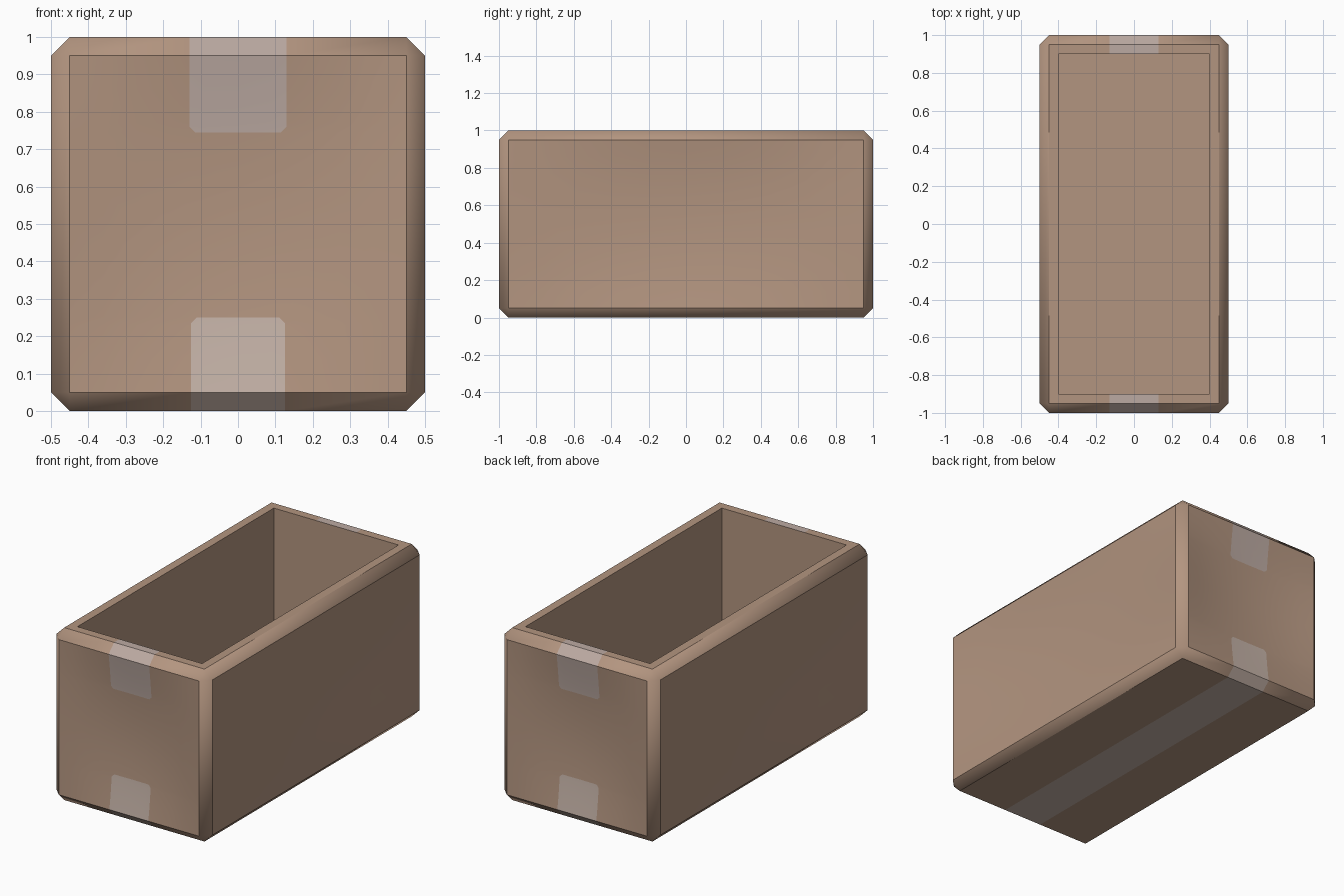
import bpy, bmesh, math
from mathutils import Vector

cube = bpy.data.objects.get("Cube")
if cube:
    bpy.data.objects.remove(cube, do_unlink=True)


def material(name, colour):
    mat = bpy.data.materials.new(name)
    mat.use_nodes = True
    mat.diffuse_color = (*colour, 1)
    bsdf = next(n for n in mat.node_tree.nodes if n.type == 'BSDF_PRINCIPLED')
    bsdf.inputs["Base Color"].default_value = (*colour, 1)
    return mat


BEVEL = 0.05
HALF = Vector((0.5, 1, 0.5))
FLOOR = 0.1         # thickness of the base
SAG = 0.035         # how far the outer panels bow inwards
GRID = 10           # divisions of each bowed panel
UPPER_EDGE = 0.745  # where the tape ends on the end panels
LOWER_EDGE = 0.25
CLIP = 0.015        # cut corners of the tape

# Closed box with chamfered edges
bm = bmesh.new()
bmesh.ops.create_cube(bm, size=2)
for v in bm.verts:
    v.co = v.co * HALF + Vector((0, 0, HALF.z))
bmesh.ops.bevel(bm, geom=bm.edges[:], offset=BEVEL, segments=1,
                profile=0.5, affect='EDGES')

# Open top: flat rim and hollow inside
top = max(bm.faces, key=lambda f: f.calc_center_median().z)
bmesh.ops.inset_region(bm, faces=[top], thickness=BEVEL, use_even_offset=True)
hollow = bmesh.ops.extrude_face_region(bm, geom=[top])["geom"]
if top.is_valid:
    bmesh.ops.delete(bm, geom=[top], context='FACES_ONLY')
for v in hollow:
    if isinstance(v, bmesh.types.BMVert):
        v.co.z = FLOOR
bmesh.ops.recalc_face_normals(bm, faces=bm.faces[:])


# Rules for the outer panels and where the tape can lie
def end_panel(c):
    return abs(c.y) > HALF.y - 0.01


def side_panel(c):
    return abs(c.x) > HALF.x - 0.01


def upper_tape(c):
    return abs(c.y) > 0.91 and c.z > UPPER_EDGE


def lower_tape(c):
    return c.z < 0.01 or (abs(c.y) > 0.94 and c.z < LOWER_EDGE)


def chosen(rule):
    return [f for f in bm.faces if rule(f.calc_center_median())]


def cut(rule, point, normal):
    faces = chosen(rule)
    geom = set(faces)
    for f in faces:
        geom.update(f.edges, f.verts)
    bmesh.ops.bisect_plane(bm, geom=list(geom), dist=1e-5,
                           plane_co=point, plane_no=normal)


# Panels meet the chamfers in a hard fold
folds = {e for f in chosen(end_panel) + chosen(side_panel) for e in f.edges}
bmesh.ops.split_edges(bm, edges=list(folds))

# Tape outlines cut into the cardboard
for height in (LOWER_EDGE, UPPER_EDGE):
    cut(end_panel, (0, 0, height), (0, 0, 1))

tapes = ((upper_tape, 0.13, UPPER_EDGE, 1), (lower_tape, 0.125, LOWER_EDGE, -1))
for index, (rule, half, edge, up) in enumerate(tapes, 1):
    for side in (-1, 1):
        cut(rule, (side * half, 0, 0), (1, 0, 0))
    for side in (-1, 1):
        cut(lambda c: end_panel(c) and rule(c) and abs(c.x) < 0.1,
            (side * half, 0, edge + up * CLIP), (side, 0, -up))
    for f in chosen(lambda c: rule(c) and abs(c.x) < 0.1):
        f.material_index = index

# Outer panels divided into a grid and bowed inwards
inner = HALF - Vector((BEVEL, BEVEL, BEVEL))
for rule, across, depth in ((end_panel, 0, 1), (side_panel, 1, 0)):
    for i in range(1, GRID):
        t = 2 * i / GRID - 1
        for axis in (across, 2):
            normal = Vector((0, 0, 0))
            normal[axis] = 1
            cut(rule, normal * (t * inner[axis] + (HALF.z if axis == 2 else 0)), normal)
    for v in {v for f in chosen(rule) for v in f.verts}:
        u, w = v.co[across] / inner[across], (v.co.z - HALF.z) / inner.z
        v.co[depth] -= math.copysign(SAG, v.co[depth]) * (1 - u * u) * (1 - w * w)

mesh = bpy.data.meshes.new("cardboard_box")
bm.to_mesh(mesh)
bm.free()
for mat in (material("cardboard", (0.45, 0.30, 0.215)),
            material("upper tape", (0.50, 0.40, 0.36)),
            material("lower tape", (0.56, 0.45, 0.39))):
    mesh.materials.append(mat)
box = bpy.data.objects.new("cardboard_box", mesh)
bpy.context.collection.objects.link(box)

# Crisp folds; chamfers blend only into each other at the corners
bpy.ops.object.select_all(action='DESELECT')
box.select_set(True)
bpy.context.view_layer.objects.active = box
bpy.ops.object.shade_smooth_by_angle(angle=math.radians(40))
